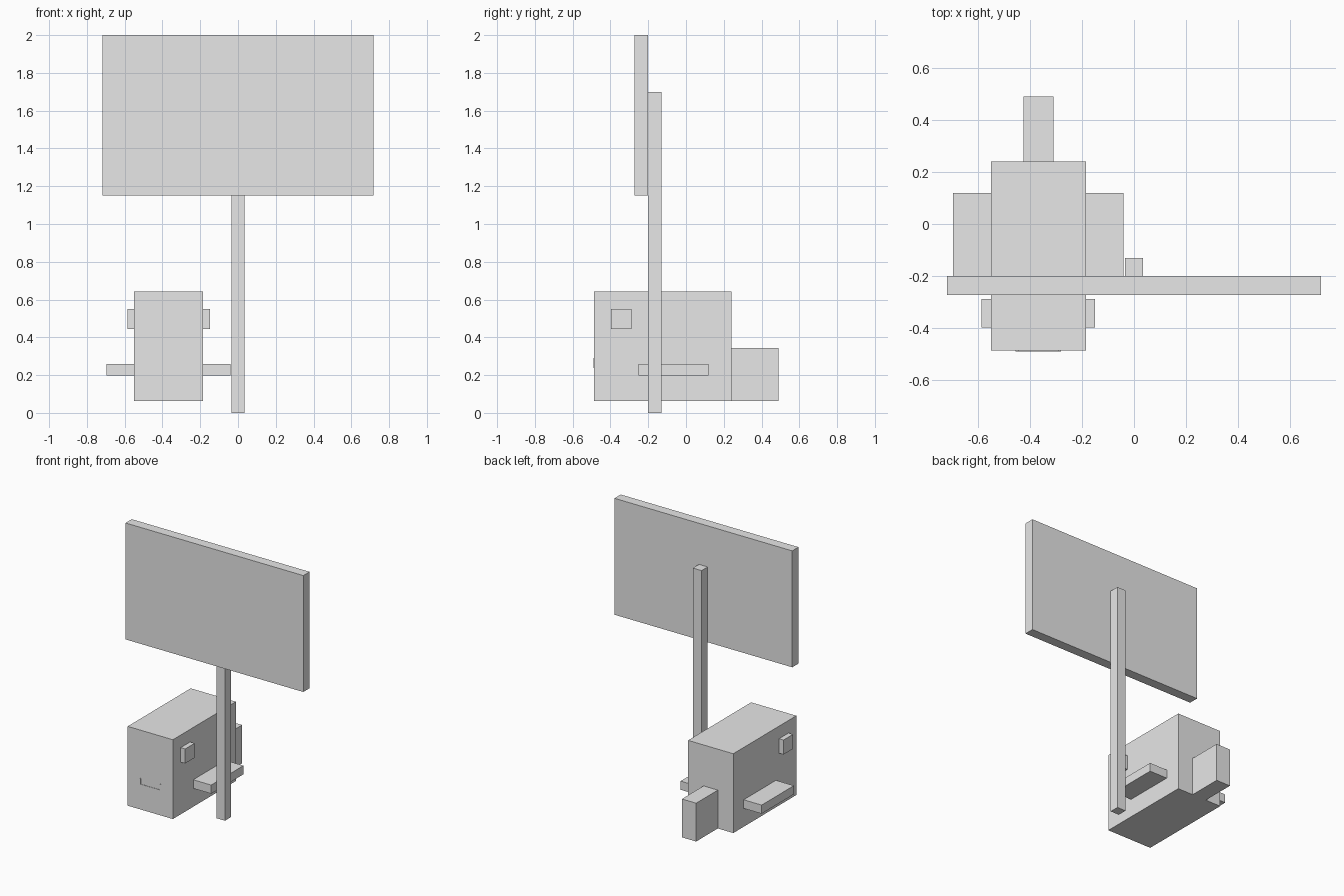
import bpy

cube = bpy.data.objects.get("Cube")
if cube:
    bpy.data.objects.remove(cube, do_unlink=True)

# One plain grey for every part
grey = bpy.data.materials.new("plain_grey")
grey.use_nodes = True
colour = (0.8, 0.8, 0.8, 1)
grey.diffuse_color = colour
grey.node_tree.nodes["Principled BSDF"].inputs["Base Color"].default_value = colour


def box(name, x, y, z):
    """Box spanning the given (min, max) ranges."""
    spans = (x, y, z)
    bpy.ops.mesh.primitive_cube_add(size=1, location=[(a + b) / 2 for a, b in spans])
    ob = bpy.context.object
    ob.name = name
    ob.scale = [b - a for a, b in spans]
    bpy.ops.object.transform_apply(location=False, rotation=False, scale=True)
    ob.data.materials.append(grey)
    return ob


# Sign board on its post
box("sign_board", (-0.718, 0.718), (-0.272, -0.2), (1.15, 2))
box("sign_post", (-0.035, 0.035), (-0.2, -0.13), (0, 1.7))

# Fish body and tail
left, right = -0.55, -0.185
front = -0.487
box("body", (left, right), (front, 0.24), (0.063, 0.642))
box("tail", (-0.425, -0.31), (0.24, 0.49), (0.063, 0.343))

# Fins and eyes, one on each side of the body
for name, out, y, z in (("fin", 0.145, (-0.252, 0.12), (0.197, 0.26)),
                        ("eye", 0.036, (-0.397, -0.288), (0.444, 0.55))):
    box("right_" + name, (left - out, left), y, z)
    box("left_" + name, (right, right + out), y, z)

# Thin mouth line: a bar with two upturned ends
depth = (front - 0.003, front)
box("mouth_bar", (-0.455, -0.28), depth, (0.238, 0.249))
box("mouth_right_end", (-0.455, -0.444), depth, (0.249, 0.291))
box("mouth_left_end", (-0.291, -0.28), depth, (0.249, 0.291))
